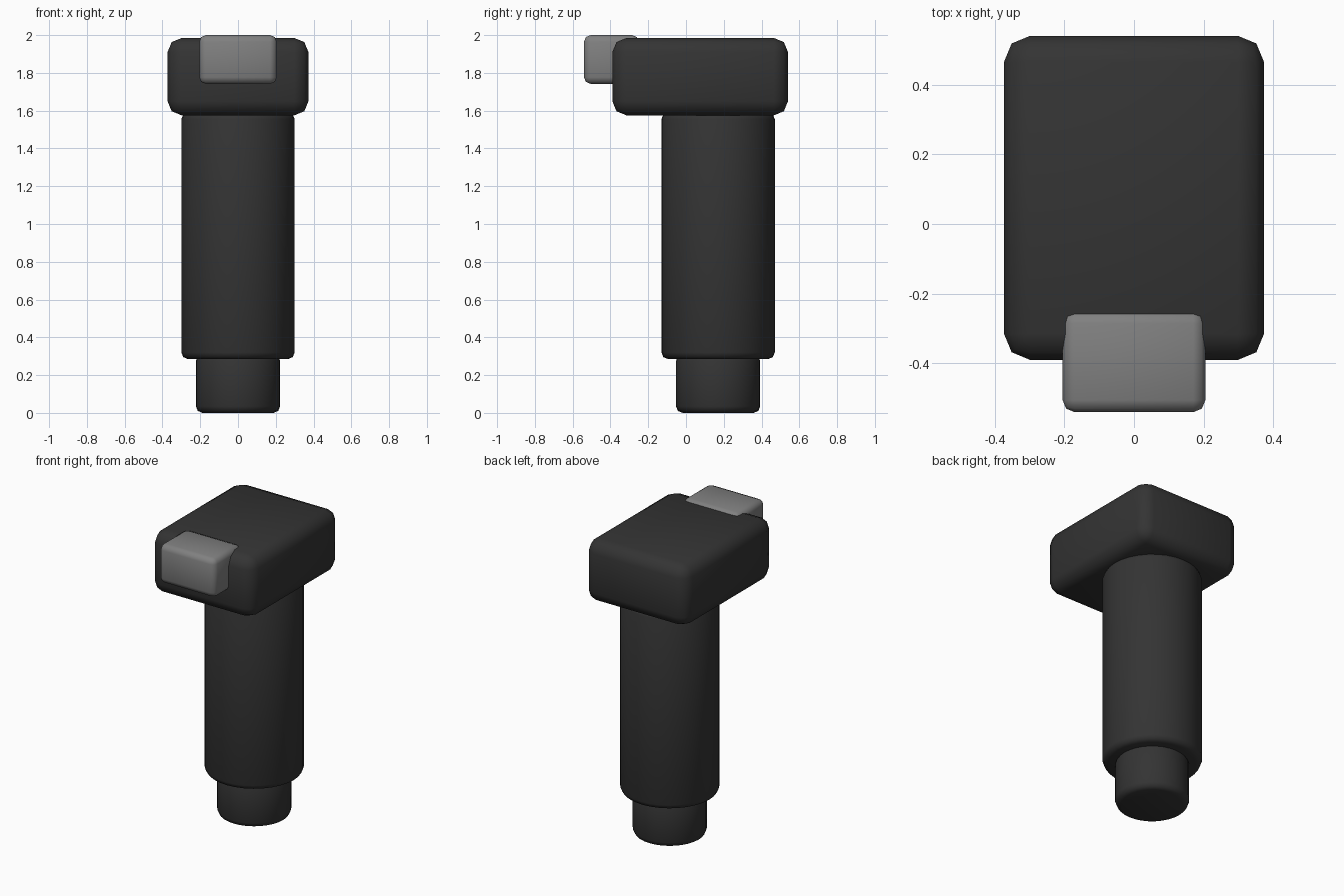
import bpy
import math

if "Cube" in bpy.data.objects:
    bpy.data.objects.remove(bpy.data.objects["Cube"], do_unlink=True)


def material(name, level):
    mat = bpy.data.materials.new(name)
    mat.use_nodes = True
    colour = (level, level, level, 1)
    mat.diffuse_color = colour
    mat.node_tree.nodes["Principled BSDF"].inputs["Base Color"].default_value = colour
    return mat


def finish(obj, name, mat, bevel):
    """Name, colour, round the edges and smooth a part."""
    obj.name = name
    obj.data.materials.append(mat)
    bpy.ops.object.transform_apply(location=False, rotation=False, scale=True)
    mod = obj.modifiers.new("rounded_edges", "BEVEL")
    mod.width = bevel
    mod.segments = 2
    mod.limit_method = "ANGLE"
    mod.angle_limit = math.radians(40)
    bpy.ops.object.modifier_apply(modifier=mod.name)
    bpy.ops.object.shade_smooth_by_angle(angle=math.radians(50))


def block(name, low, high, mat, bevel):
    centre = [(a + b) / 2 for a, b in zip(low, high)]
    bpy.ops.mesh.primitive_cube_add(size=1, location=centre)
    obj = bpy.context.object
    obj.scale = [b - a for a, b in zip(low, high)]
    finish(obj, name, mat, bevel)


def post(name, radius, bottom, top, mat, bevel):
    bpy.ops.mesh.primitive_cylinder_add(
        vertices=32, radius=radius, depth=top - bottom,
        location=(0, 0.17, (bottom + top) / 2))
    finish(bpy.context.object, name, mat, bevel)


black = material("black_plastic", 0.034)
grey = material("grey_metal", 0.216)

# Head block and the front latch set into it
block("head", (-0.373, -0.39, 1.575), (0.373, 0.54, 1.985), black, 0.075)
block("front_latch", (-0.205, -0.54, 1.742), (0.205, -0.25, 2.0), grey, 0.035)

# Stepped round shaft
post("shaft", 0.3, 0.285, 1.59, black, 0.035)
post("lower_plug", 0.223, 0, 0.31, black, 0.035)
